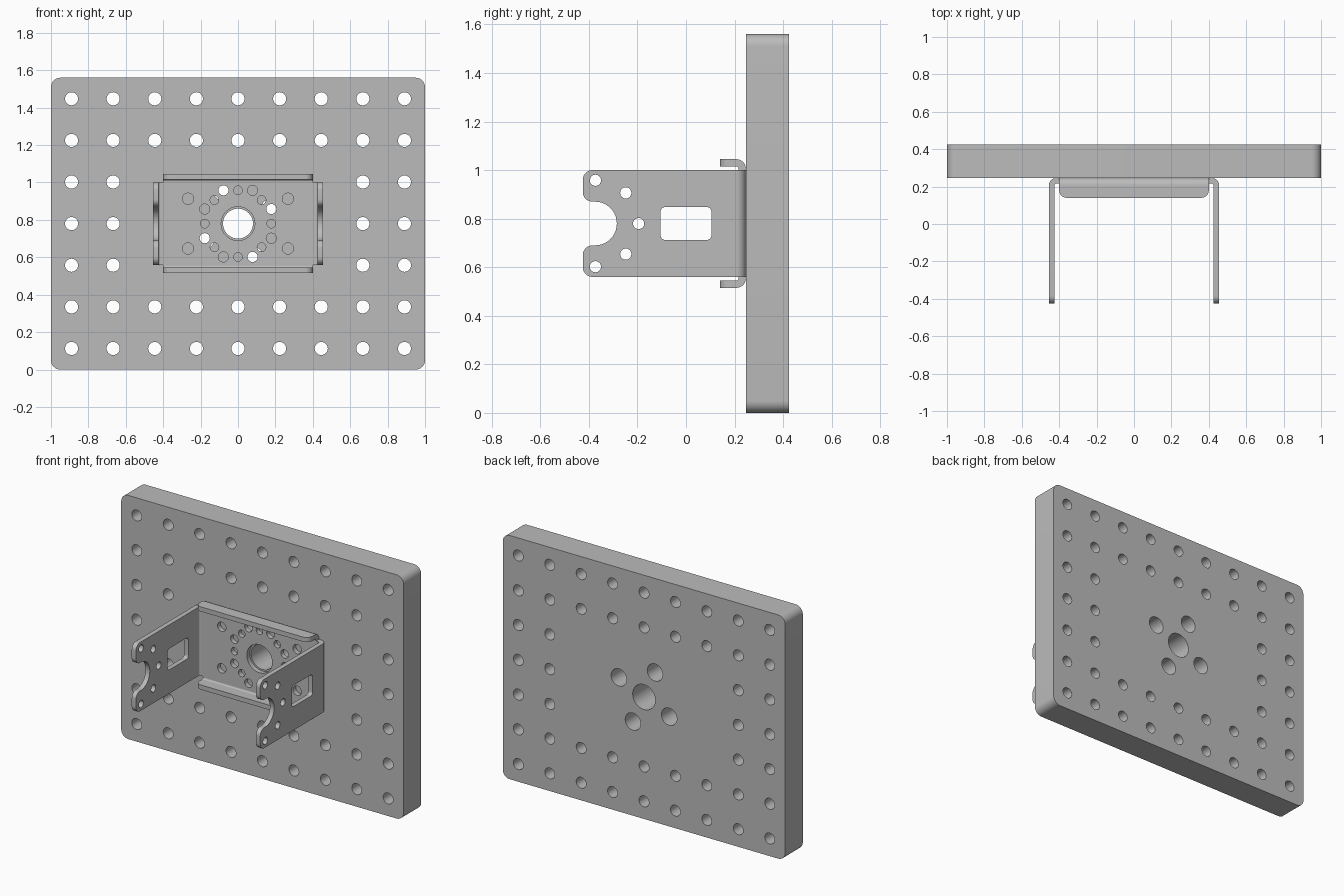
import bpy, bmesh
from math import sin, cos, pi, radians
from mathutils import Vector, Matrix

cube = bpy.data.objects.get("Cube")
if cube:
    bpy.data.objects.remove(cube)

GREY = (0.5, 0.5, 0.5, 1)
metal = bpy.data.materials.new("grey metal")
metal.use_nodes = True
metal.diffuse_color = GREY
metal.node_tree.nodes["Principled BSDF"].inputs["Base Color"].default_value = GREY

X, Y, Z = Vector((1, 0, 0)), Vector((0, 1, 0)), Vector((0, 0, 1))
MID = 0.78      # height of the centre
GAUGE = 0.03    # sheet thickness
BACK = 0.247    # where bracket meets panel
BEND = 0.04     # outer bend radius
parts = []


def circle(x, y, r, n=32):
    return [(x + r * cos(2 * pi * i / n), y + r * sin(2 * pi * i / n)) for i in range(n)]


def rounded(corners, n=10):
    """Outline with right-angled corners given as (x, y, radius)."""
    pts = []
    for i, (x, y, r) in enumerate(corners):
        p = Vector((x, y))
        if r == 0:
            pts.append((x, y))
            continue
        u = (Vector(corners[i - 1][:2]) - p).normalized()
        v = (Vector(corners[(i + 1) % len(corners)][:2]) - p).normalized()
        for k in range(n + 1):
            t = pi / 2 * k / n
            pts.append(tuple(p + (u + v) * r - v * r * cos(t) - u * r * sin(t)))
    return pts


def box(x0, y0, x1, y1, r):
    return rounded([(x0, y0, r), (x1, y0, r), (x1, y1, r), (x0, y1, r)])


def sheet(name, loops, depth, u, v, origin):
    """Extrude an outline with holes, lying in the plane of u and v."""
    curve = bpy.data.curves.new(name, "CURVE")
    curve.dimensions = "2D"
    curve.fill_mode = "BOTH"
    curve.extrude = depth / 2
    for loop in loops:
        spline = curve.splines.new("POLY")
        spline.points.add(len(loop) - 1)
        for point, (a, b) in zip(spline.points, loop):
            point.co = (a, b, 0, 1)
        spline.use_cyclic_u = True
    temp = bpy.data.objects.new(name + " outline", curve)
    mesh = bpy.data.meshes.new_from_object(temp)
    bpy.data.objects.remove(temp)
    bpy.data.curves.remove(curve)
    frame = Matrix((u, v, u.cross(v))).transposed().to_4x4()
    mesh.transform(Matrix.Translation(origin) @ frame)
    bm = bmesh.new()
    bm.from_mesh(mesh)
    bmesh.ops.remove_doubles(bm, verts=bm.verts, dist=0.0001)
    bmesh.ops.recalc_face_normals(bm, faces=bm.faces)
    bm.to_mesh(mesh)
    bm.free()
    mesh.name = name
    mesh.materials.clear()
    mesh.materials.append(metal)
    ob = bpy.data.objects.new(name, mesh)
    bpy.context.collection.objects.link(ob)
    parts.append(ob)


def bend(cx, cy, sx, sy, n=10):
    """Quarter ring profile opening toward the given signs."""
    angles = [pi / 2 * k / n for k in range(n + 1)]
    arc = [(BEND, a) for a in angles] + [(BEND - GAUGE, a) for a in reversed(angles)]
    return [(cx + sx * r * cos(a), cy + sy * r * sin(a)) for r, a in arc]


# Thick panel with a hole grid, left out around the centre
PITCH = 0.2225
panel = [box(-1, -MID, 1, MID, 0.05)]
for i in range(-4, 5):
    for j in range(-3, 4):
        if abs(i) > 2 or abs(j) > 1:
            panel.append(circle(i * PITCH, j * PITCH, 0.035))
panel.append(circle(0, 0, 0.08, 48))
for x, z in ((0.178, 0.078), (-0.078, 0.178)):
    panel += [circle(x, z, 0.055), circle(-x, -z, 0.055)]
sheet("panel", panel, 0.178, X, Z, (0, BACK + 0.089, MID))

# Bracket base with its ring of mounting holes
w, h = 0.415, 0.225
base = [rounded([(x, z, 0) for x, z in (
    (-w, -0.22), (-0.4, -0.22), (-0.4, -h), (0.4, -h), (0.4, -0.22), (w, -0.22),
    (w, 0.22), (0.4, 0.22), (0.4, h), (-0.4, h), (-0.4, 0.22), (-w, 0.22))])]
base.append(circle(0, 0, 0.09, 48))
for sx in (-1, 1):
    for sz in (-1, 1):
        base.append(circle(sx * 0.267, sz * 0.133, 0.03))
        base.append(circle(sx * 0.178, sz * 0.078, 0.027))
        base.append(circle(sx * 0.078, sz * 0.178, 0.027))
for k in range(8):
    base.append(circle(0.178 * cos(k * pi / 4), 0.178 * sin(k * pi / 4), 0.023))
sheet("bracket_base", base, GAUGE, X, Z, (0, BACK - GAUGE / 2, MID))

# Side arms with a notched end, window and holes
inner = BACK - BEND
tip = -0.425
arm = [rounded([(inner, -0.22, 0), (inner, 0.22, 0), (tip, 0.22, 0.04), (tip, 0.09, 0.04),
                (-0.285, 0.09, 0.0895), (-0.285, -0.09, 0.0895),
                (tip, -0.09, 0.04), (tip, -0.22, 0.04)]),
       box(-0.105, -0.068, 0.105, 0.068, 0.02), circle(-0.195, 0, 0.023)]
for s in (-1, 1):
    arm += [circle(-0.373, s * 0.178, 0.023), circle(-0.248, s * 0.126, 0.023)]
for side, s in (("left", 1), ("right", -1)):
    sheet(side + "_arm", arm, GAUGE, Y, Z, (s * 0.44, 0, MID))
    sheet(side + "_arm_bend", [bend(s * w, inner, s, 1)], 0.44, X, Y, (0, 0, MID))

# Upper and lower stiffening flanges
flange = [rounded([(-0.4, 0.14, 0.04), (0.4, 0.14, 0.04), (0.4, inner, 0), (-0.4, inner, 0)])]
for side, s in (("upper", 1), ("lower", -1)):
    sheet(side + "_flange", flange, GAUGE, X, Y, (0, 0, MID + s * 0.25))
    sheet(side + "_flange_bend", [bend(inner, s * h, 1, s)], 0.8, Y, Z, (0, 0, MID))

# Smooth the round walls, keep the edges sharp
bpy.ops.object.select_all(action="DESELECT")
for ob in parts:
    ob.select_set(True)
bpy.context.view_layer.objects.active = parts[0]
bpy.ops.object.shade_smooth_by_angle(angle=radians(30))
